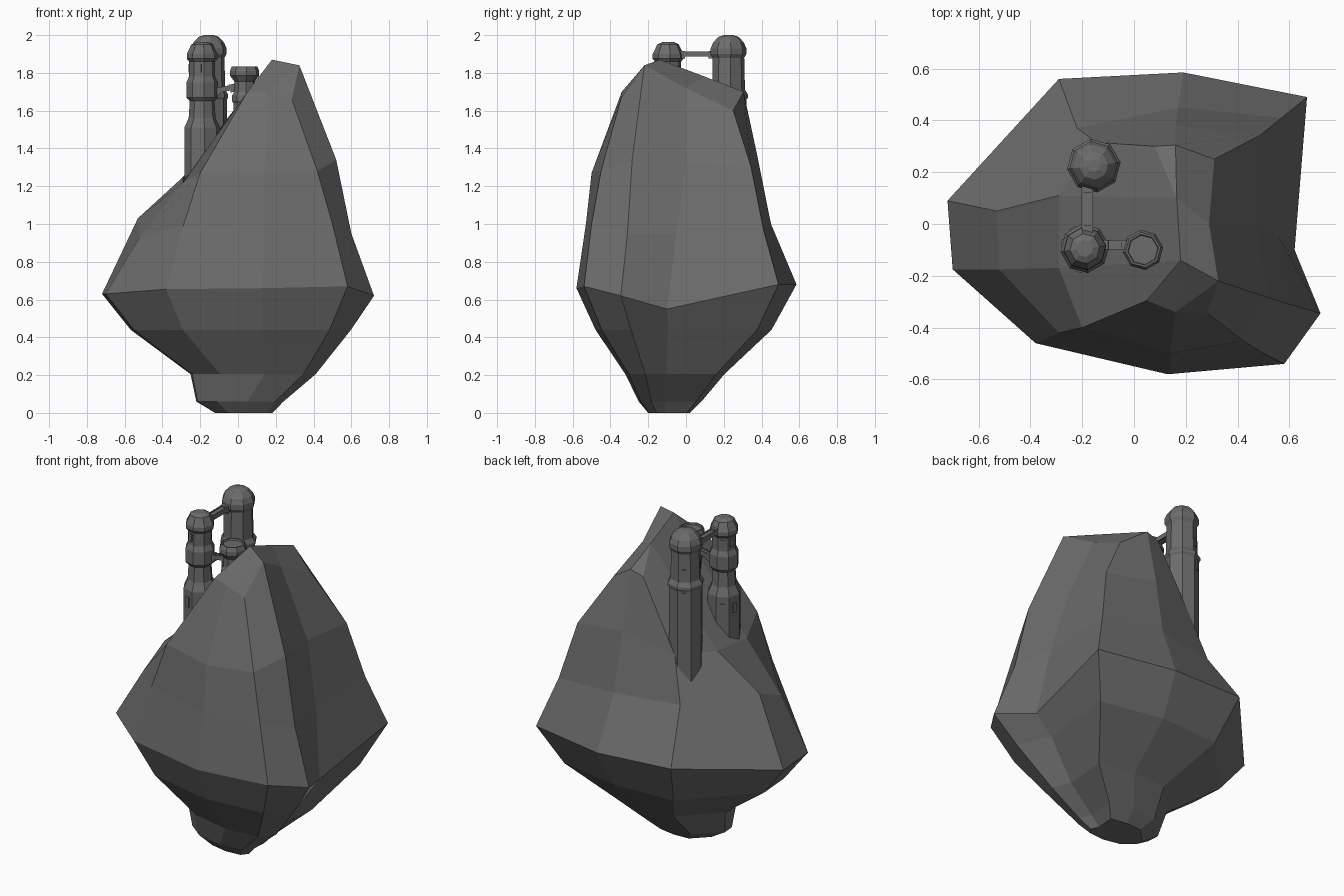
import bpy, bmesh, math
from mathutils import Vector, Matrix

if "Cube" in bpy.data.objects:
    bpy.data.objects.remove(bpy.data.objects["Cube"])

# Dark stone for every part
stone = bpy.data.materials.new("dark_stone")
stone.diffuse_color = (.15, .15, .15, 1)
stone.use_nodes = True
stone.node_tree.nodes["Principled BSDF"].inputs["Base Color"].default_value = stone.diffuse_color


def finish(name, bm):
    bmesh.ops.recalc_face_normals(bm, faces=bm.faces)
    me = bpy.data.meshes.new(name)
    bm.to_mesh(me)
    bm.free()
    me.materials.append(stone)
    ob = bpy.data.objects.new(name, me)
    bpy.context.collection.objects.link(ob)
    return ob


def bridge(bm, lo, hi):
    n = len(lo)
    for i in range(n):
        j = (i + 1) % n
        bm.faces.new((lo[i], lo[j], hi[j], hi[i]))


# Rock: ten columns, counter-clockwise from the left, each from the belt up to the crest
columns = [
    [(-.72, .09, .63), (-.53, .05, 1.03), (-.29, .11, 1.25), (.165, .10, 1.78)],
    [(-.70, -.175, .63), (-.52, -.175, .93), (-.29, -.17, 1.22), (.18, -.14, 1.87)],
    [(-.38, -.46, .655), (-.29, -.42, .99), (-.20, -.40, 1.27), (.05, -.295, 1.70)],
    [(.13, -.58, .66), (.14, -.53, 1.0), (.14, -.50, 1.27), (.16, -.34, 1.70)],
    [(.58, -.54, .67), (.50, -.50, 1.0), (.42, -.45, 1.28), (.285, -.345, 1.66)],
    [(.72, -.345, .62), (.60, -.31, .95), (.52, -.285, 1.34), (.325, -.22, 1.84)],
    [(.62, -.10, .55), (.56, -.05, .95), (.47, 0, 1.32), (.29, 0, 1.72)],
]
columns += [
    [(.668, .49, .68), (.57, .41, .97), (.49, .345, 1.30), (.31, .25, 1.60)],
    [(.19, .585, .68), (.17, .45, 1.0), (.16, .38, 1.35), (.16, .305, 1.70)],
    [(-.29, .56, .70), (-.22, .37, 1.0), (-.145, .315, 1.26), (.08, .30, 1.675)],
]
# Underside rings: z, centre x, centre y, scale x, scale y relative to the belt
under = [(0, .03, -.09, .21, .19), (.06, .01, -.085, .32, .285),
         (.205, .08, -.06, .46, .45), (.44, .015, -.015, .81, .80)]
bm = bmesh.new()
rings = []
for z, cx, cy, sx, sy in under:
    rings.append([bm.verts.new((cx + c[0][0] * sx, cy + c[0][1] * sy, z)) for c in columns])
for k in range(4):
    rings.append([bm.verts.new(c[k]) for c in columns])
for lo, hi in zip(rings, rings[1:]):
    bridge(bm, lo, hi)
bm.faces.new(rings[0][::-1])
for cap in [(1, 2, 3), (1, 3, 5), (3, 4, 5), (0, 1, 5, 6), (0, 6, 7, 8), (0, 8, 9)]:
    bm.faces.new([rings[-1][i] for i in cap])
finish("floating_rock", bm)

TURN = math.radians(-82.5)


# Octagonal tower from a (radius, height) profile
def tower(name, x, y, profile):
    bm = bmesh.new()
    prev = None
    for r, z in profile:
        ring = [bm.verts.new((x + r * math.cos(TURN + i * math.pi / 4),
                              y + r * math.sin(TURN + i * math.pi / 4), z)) for i in range(8)]
        if prev:
            bridge(bm, prev, ring)
        else:
            bm.faces.new(ring[::-1])
        prev = ring
    bm.faces.new(prev)
    finish(name, bm)


FRONT, BACK, SMALL = (-.19, -.095), (-.155, .225), (.035, -.10)
tower("front_tower", *FRONT, [
    (.095, 1.12), (.095, 1.51), (.072, 1.56), (.066, 1.65), (.084, 1.67), (.084, 1.75),
    (.070, 1.78), (.070, 1.86), (.082, 1.875), (.082, 1.90), (.072, 1.92), (.058, 1.95), (.032, 1.963)])
tower("back_tower", *BACK, [
    (.097, 1.08), (.097, 1.66), (.104, 1.67), (.104, 1.685), (.088, 1.71), (.084, 1.88),
    (.095, 1.90), (.095, 1.93), (.082, 1.96), (.055, 1.99), (.025, 2.0)])
tower("small_tower", *SMALL, [
    (.060, 1.35), (.060, 1.64), (.067, 1.65), (.067, 1.68), (.055, 1.70), (.055, 1.755),
    (.078, 1.785), (.078, 1.81), (.068, 1.835), (.060, 1.835), (.057, 1.825)])


def add_box(bm, size, mat):
    bmesh.ops.create_cube(bm, size=1, matrix=mat @ Matrix.Diagonal((*size, 1)))


# Window: raised narrow panel on a tower face
def window(name, centre, r, z, deg, h=.06, w=.026):
    bm = bmesh.new()
    a = math.radians(deg)
    d = r * math.cos(math.pi / 8)
    base = Matrix.Translation((centre[0] + d * math.cos(a), centre[1] + d * math.sin(a), z)) \
        @ Matrix.Rotation(a, 4, 'Z')
    add_box(bm, (.012, w, h), base)
    finish(name, bm)


for deg in (-105, 120, 165):
    window("front_tower_upper_window", FRONT, .070, 1.825, deg, .045)
    window("front_tower_lower_window", FRONT, .095, 1.44, deg)
window("back_tower_upper_window", BACK, .087, 1.765, 120, .05)
window("back_tower_lower_window", BACK, .097, 1.62, 120)


# Walkway: deck, two side rails and a thicker bracket at each end
def walkway(name, a, b, width):
    bm = bmesh.new()
    a, b = Vector(a), Vector(b)
    d = b - a
    base = Matrix.Translation((a + b) / 2) @ d.to_track_quat('X', 'Z').to_matrix().to_4x4()
    L = d.length
    add_box(bm, (L, width, .018), base)
    for s in (-1, 1):
        add_box(bm, (L, .008, .028), base @ Matrix.Translation((0, s * width / 2, 0)))
        add_box(bm, (.03, width + .008, .042), base @ Matrix.Translation((s * (L / 2 - .03), 0, -.004)))
    finish(name, bm)


walkway("long_walkway", (-.18, -.05, 1.90), (-.18, .165, 1.90), .036)
walkway("short_walkway", (-.14, -.08, 1.70), (0, -.08, 1.73), .03)
